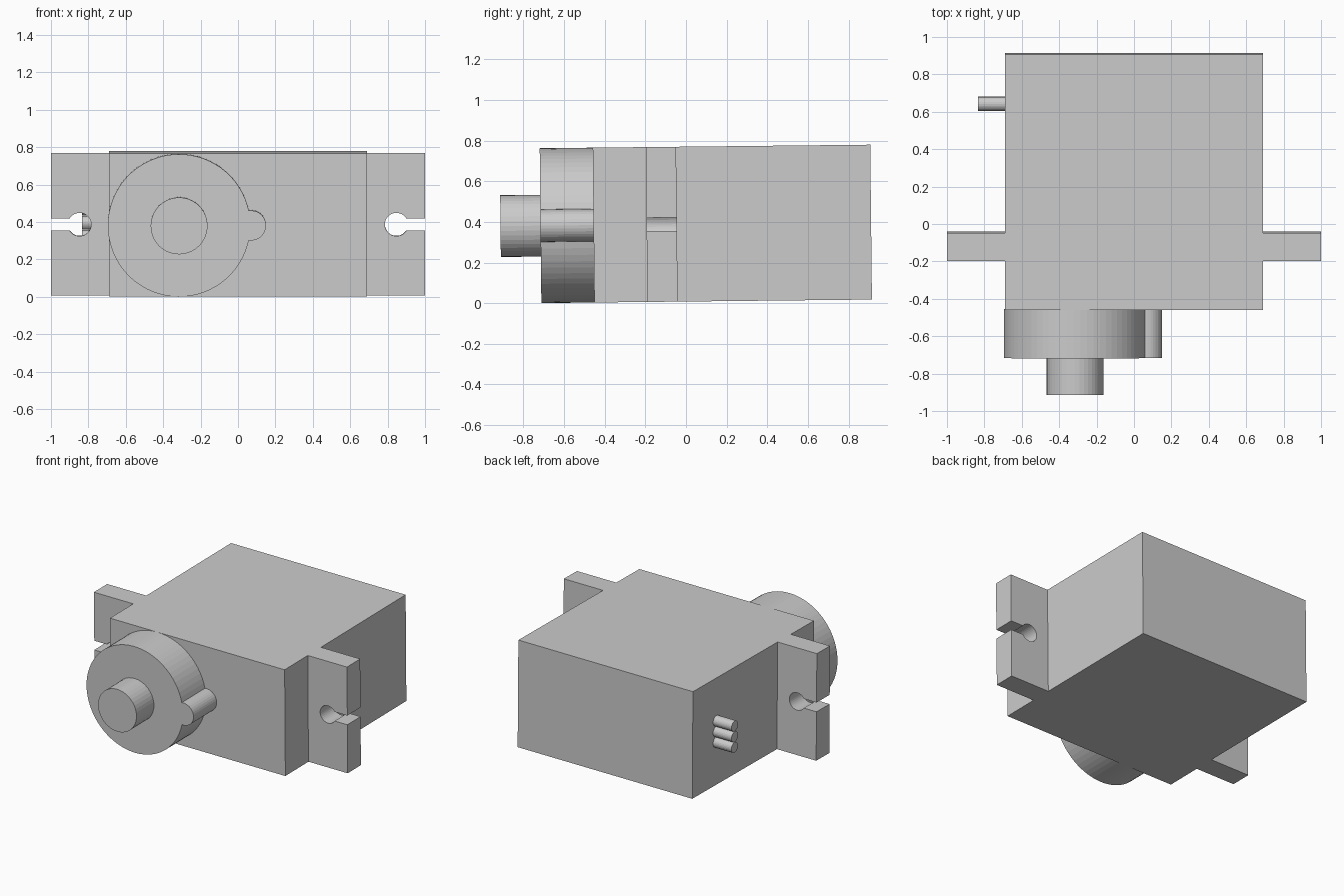
import bpy, bmesh, math
from mathutils import Matrix, Vector

default = bpy.data.objects.get("Cube")
if default:
    bpy.data.objects.remove(default)

GREY = (0.6, 0.6, 0.6, 1)
mat = bpy.data.materials.new("light grey plastic")
mat.use_nodes = True
mat.diffuse_color = GREY
mat.node_tree.nodes["Principled BSDF"].inputs["Base Color"].default_value = GREY

# The whole part leans slightly about x; its axis height is at AXIS_Z
AXIS_Z = 0.389
PLACE = Matrix.Translation((0, 0, AXIS_Z)) @ Matrix.Rotation(0.0107, 4, "X")
HALF_H = 0.381
HALF_W = 0.69
SHAFT_X = -0.315


def arc(cx, cy, r, start, end, n):
    return [(cx + r * math.cos(start + (end - start) * i / n),
             cy + r * math.sin(start + (end - start) * i / n)) for i in range(n + 1)]


def circle(cx, cy, r, n):
    return arc(cx, cy, r, 0, math.tau, n)[:-1]


def prism(name, outline, to_3d, lo, hi):
    """Extrude a closed 2D outline from lo to hi; to_3d maps (u, v, depth) to a point."""
    bm = bmesh.new()
    face = bm.faces.new([bm.verts.new(to_3d(u, v, lo)) for u, v in outline])
    moved = bmesh.ops.extrude_face_region(bm, geom=[face])["geom"]
    step = Vector(to_3d(0, 0, hi)) - Vector(to_3d(0, 0, lo))
    bmesh.ops.translate(bm, vec=step,
                        verts=[g for g in moved if isinstance(g, bmesh.types.BMVert)])
    bmesh.ops.recalc_face_normals(bm, faces=bm.faces)
    mesh = bpy.data.meshes.new(name)
    bm.to_mesh(mesh)
    bm.free()
    mesh.materials.append(mat)
    obj = bpy.data.objects.new(name, mesh)
    obj.matrix_world = PLACE
    bpy.context.collection.objects.link(obj)
    return obj


def along_x(u, v, d):
    return (d, u, v)


def along_y(u, v, d):
    return (u, d, v)


def along_z(u, v, d):
    return (u, v, d)


# Case with a mounting ear on each side, mirrored from one half outline
half = [(HALF_W, -0.455), (HALF_W, -0.194), (1, -0.194),
        (1, -0.045), (HALF_W, -0.045), (HALF_W, 0.911)]
outline = half + [(-x, y) for x, y in reversed(half)]
case = prism("case_with_ears", outline, along_z, -HALF_H, HALF_H)

# Keyhole slots cut through the ears
SLOT = 0.033
HOLE_R = 0.062
gap = math.asin(SLOT / HOLE_R)
keyhole = arc(0.847, 0, HOLE_R, gap, math.tau - gap, 28) + [(1.1, -SLOT), (1.1, SLOT)]
for side in (1, -1):
    cutter = prism("keyhole_cutter", [(side * x, z) for x, z in keyhole],
                   along_y, -0.3, 0.05)
    cutter.hide_render = True
    cut = case.modifiers.new("keyhole", "BOOLEAN")
    cut.operation = "DIFFERENCE"
    cut.solver = "EXACT"
    cut.object = cutter
    bpy.context.view_layer.objects.active = case
    bpy.ops.object.modifier_apply(modifier=cut.name)
    bpy.data.objects.remove(cutter)

# Gear housing: large disc merged with a small round lobe
R, r, d = HALF_H, 0.08, 0.385
theta = math.acos((R * R + d * d - r * r) / (2 * R * d))
phi = math.atan2(R * math.sin(theta), R * math.cos(theta) - d)
housing = arc(SHAFT_X, 0, R, theta, math.tau - theta, 64)
housing += arc(SHAFT_X + d, 0, r, -phi, phi, 18)[1:-1]
prism("gear_housing", housing, along_y, -0.716, -0.455)

# Output shaft
prism("output_shaft", circle(SHAFT_X, 0, 0.152, 40), along_y, -0.913, -0.716)

# Three stacked connector pins on the side
for i, place in enumerate(("lower", "middle", "upper")):
    prism(place + "_pin", circle(0.643, (i - 1) * 0.076, 0.037, 24),
          along_x, -0.835, -HALF_W)
